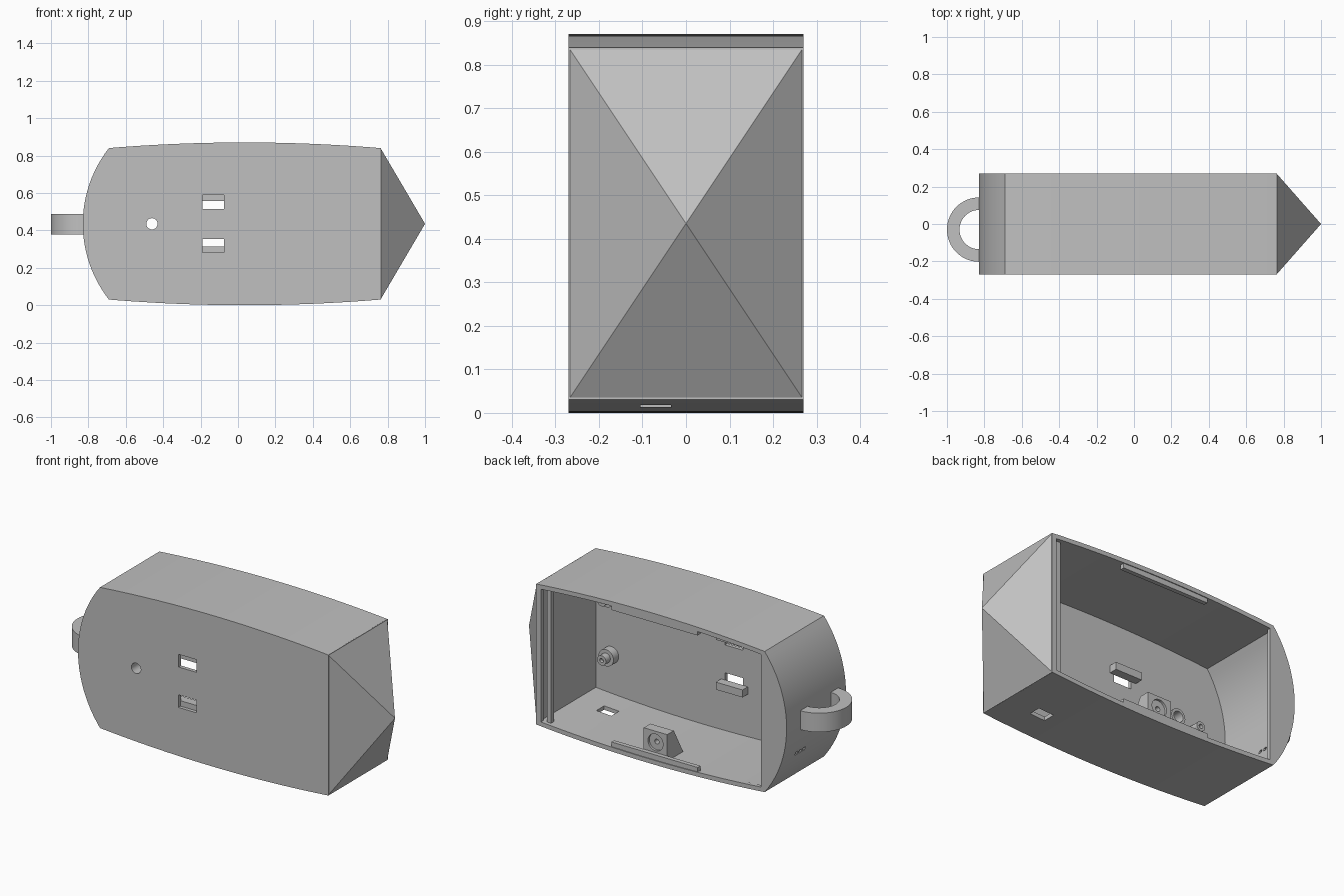
import bpy, bmesh, math
from mathutils import Matrix

if "Cube" in bpy.data.objects:
    bpy.data.objects.remove(bpy.data.objects["Cube"], do_unlink=True)

MID = 0.435      # height of the long axis
HALF_Y = 0.27    # half depth of the case
WALL = 0.022

grey = bpy.data.materials.new("plain_grey")
grey.use_nodes = True
grey.diffuse_color = (0.53, 0.53, 0.53, 1)
grey.node_tree.nodes["Principled BSDF"].inputs["Base Color"].default_value = (0.53, 0.53, 0.53, 1)


def finish(name, bm, smooth=False):
    bmesh.ops.recalc_face_normals(bm, faces=bm.faces)
    mesh = bpy.data.meshes.new(name)
    bm.to_mesh(mesh)
    bm.free()
    mesh.materials.append(grey)
    obj = bpy.data.objects.new(name, mesh)
    bpy.context.collection.objects.link(obj)
    if smooth:
        shade(obj)
    return obj


def shade(obj):
    bpy.ops.object.select_all(action="DESELECT")
    obj.select_set(True)
    bpy.context.view_layer.objects.active = obj
    bpy.ops.object.shade_smooth_by_angle(angle=math.radians(25))


def prism(name, points, axis, lo, hi, smooth=False):
    """Extrude a closed 2D outline along an axis from lo to hi."""
    place = {"x": lambda a, b: (lo, a, b),
             "y": lambda a, b: (a, lo, b),
             "z": lambda a, b: (a, b, lo)}[axis]
    bm = bmesh.new()
    face = bm.faces.new([bm.verts.new(place(*p)) for p in points])
    moved = bmesh.ops.extrude_face_region(bm, geom=[face])["geom"]
    shift = [hi - lo if a == axis else 0 for a in "xyz"]
    bmesh.ops.translate(bm, vec=shift, verts=[v for v in moved if isinstance(v, bmesh.types.BMVert)])
    return finish(name, bm, smooth)


def box(name, x, y, z):
    return prism(name, [(x[0], z[0]), (x[1], z[0]), (x[1], z[1]), (x[0], z[1])], "y", *y)


def disc(name, x, z, r, y0, y1, sides=32):
    pts = [(x + r * math.cos(i * math.tau / sides), z + r * math.sin(i * math.tau / sides))
           for i in range(sides)]
    return prism(name, pts, "y", y0, y1, True)


def cut(obj, cutters):
    """Subtract each cutter, then remove it."""
    for c in cutters:
        c.hide_render = True
        mod = obj.modifiers.new("cut", "BOOLEAN")
        mod.operation, mod.object, mod.solver = "DIFFERENCE", c, "EXACT"
        bpy.ops.object.select_all(action="DESELECT")
        obj.select_set(True)
        bpy.context.view_layer.objects.active = obj
        bpy.ops.object.modifier_apply(modifier=mod.name)
        bpy.data.objects.remove(c, do_unlink=True)
    shade(obj)


def bow(x, inset):
    """Half height of the gently bowed roof and floor."""
    return MID - inset - 0.03 * ((x - 0.035) / 0.725) ** 2


def outline(x0, x1, inset, capped, n=24):
    """Case profile, with a rounded end on the -x side when capped."""
    xs = [x0 + (x1 - x0) * i / n for i in range(n + 1)]
    pts = [(x, MID - bow(x, inset)) for x in xs]
    pts += [(x, MID + bow(x, inset)) for x in reversed(xs)]
    if capped:
        h = bow(x0, inset)
        sag = x0 + 0.83 - inset
        radius = (h * h + sag * sag) / (2 * sag)
        sweep = math.asin(h / radius)
        for i in range(1, n):
            a = sweep * (1 - 2 * i / n)
            pts.append((x0 + radius - sag - radius * math.cos(a), MID + radius * math.sin(a)))
    return pts


# Hollow case, open at the back, with a covered rounded end
case = prism("case_shell", outline(-0.69, 0.765, 0, True), "y", -HALF_Y, HALF_Y)
cutters = [
    prism("cavity", outline(-0.69, 0.748, WALL, True), "y", -HALF_Y + WALL, HALF_Y - WALL),
    prism("opening", outline(-0.668, 0.735, WALL + 0.003, False), "y", 0.2, 0.3),
    disc("round_hole", -0.46, MID, 0.03, -0.3, -0.15),
    box("floor_hole", (0.5, 0.595), (-0.105, -0.035), (-0.1, 0.1)),
]
for side in (-1, 1):
    z = sorted((MID + side * 0.08, MID + side * 0.153))
    cutters.append(box("slot", (-0.19, -0.075), (-0.3, -0.2), z))
for y in (0.065, 0.1, 0.135):
    cutters.append(box("vent", (-0.9, -0.7), (y - 0.01, y + 0.01), (0.22, 0.24)))
cut(case, cutters)

# Solid four-sided point
bm = bmesh.new()
h = bow(0.76, 0)
base = [bm.verts.new((0.762, sy * HALF_Y, MID + sz * h))
        for sy, sz in ((-1, -1), (1, -1), (1, 1), (-1, 1))]
tip = bm.verts.new((1, 0, MID))
bm.faces.new(base)
for i in range(4):
    bm.faces.new((base[i], base[(i + 1) % 4], tip))
finish("pointed_end", bm)

# Half-ring carrying loop
arc = [math.pi * (0.5 + i / 32) for i in range(33)]
loop = [(-0.815, 0.142)]
loop += [(-0.828 + 0.172 * math.cos(a), -0.03 + 0.172 * math.sin(a)) for a in arc]
loop += [(-0.815, -0.202), (-0.815, -0.135)]
loop += [(-0.828 + 0.105 * math.cos(a), -0.03 + 0.105 * math.sin(a)) for a in reversed(arc)]
loop += [(-0.815, 0.075)]
prism("carrying_loop", loop, "z", 0.378, 0.487, True)

# Ledges behind the slots and snap ridges on the rim, mirrored about the axis
for side, label in ((-1, "lower"), (1, "upper")):
    z = sorted((MID + side * 0.122, MID + side * 0.165))
    box(label + "_slot_ledge", (-0.22, -0.05), (-0.25, -0.2), z)
    z = sorted((MID + side * 0.38, MID + side * 0.417))
    box(label + "_snap_ridge", (-0.26, 0.29), (0.24, 0.265), z)

    # Stepped pegs on the front panel
    peg_z = MID + side * 0.17
    disc(label + "_peg_base", 0.65, peg_z, 0.048, -0.25, -0.2)
    peg = disc(label + "_peg_tip", 0.65, peg_z, 0.028, -0.2, -0.16)
    cut(peg, [disc("peg_bore", 0.65, peg_z, 0.012, -0.18, -0.1, 16)])

# Boss around the round hole and the small peg beside it
boss = disc("hole_boss", -0.46, MID, 0.045, -0.25, -0.2)
cut(boss, [disc("boss_bore", -0.46, MID, 0.03, -0.3, -0.1)])
small = disc("small_peg", -0.6, 0.425, 0.027, -0.25, -0.19)
cut(small, [disc("small_bore", -0.6, 0.425, 0.012, -0.21, -0.1, 16)])

# Wedge-backed screw block on the floor
block = prism("screw_block", [(0.235, 0.012), (0.235, 0.175), (0.175, 0.175), (0.085, 0.012)],
              "x", -0.045, 0.105)
cut(block, [disc("block_recess", 0.03, 0.11, 0.048, 0.222, 0.3),
            disc("block_bore", 0.03, 0.11, 0.014, 0.18, 0.3, 16)])

# Upright guide bar by the pointed end
box("guide_bar", (0.69, 0.715), (0.215, 0.245), (0.035, 0.835))
